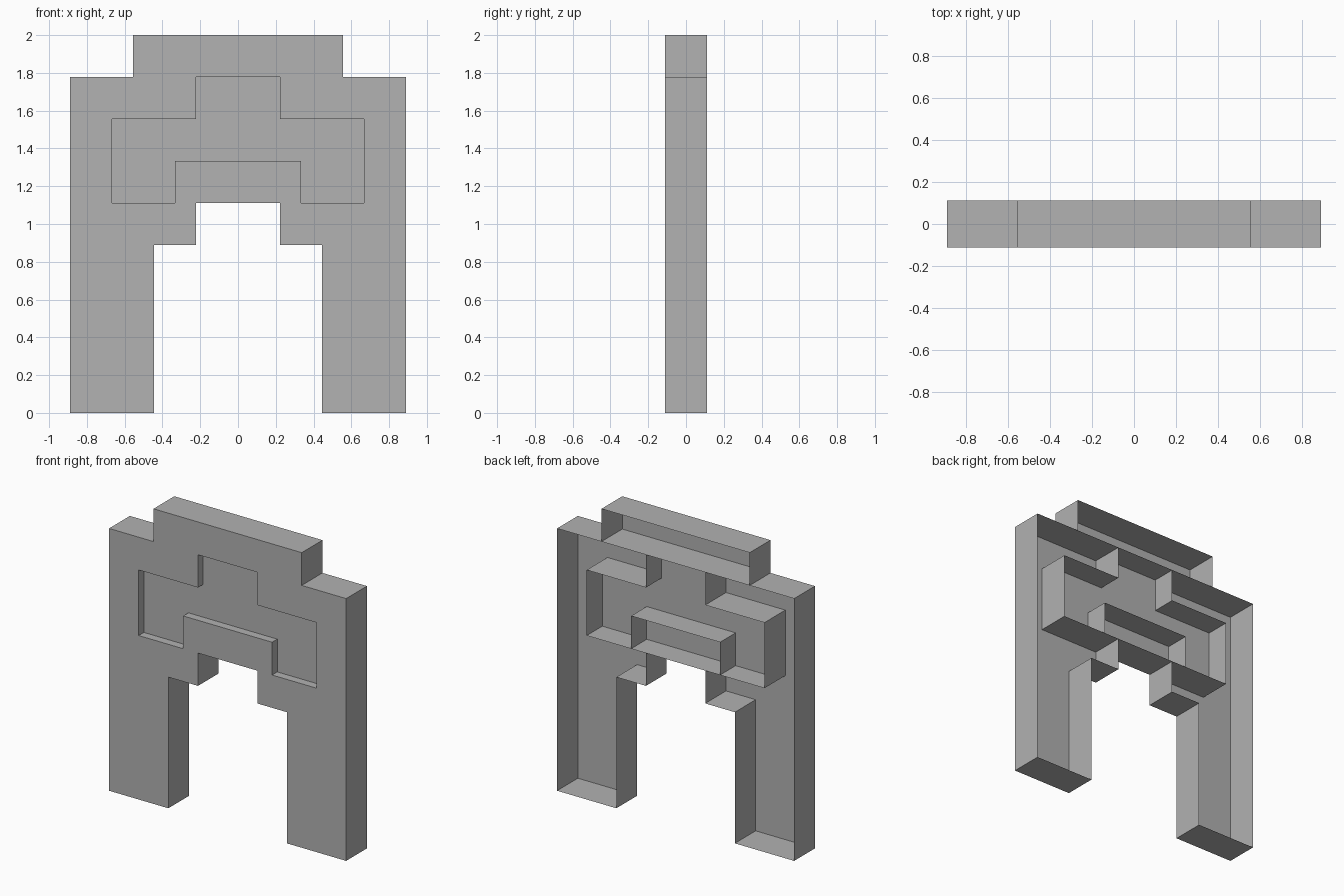
import bpy
import bmesh

U = 1 / 9                      # one module of the stepped design
FRONT, BACK, PANEL = -U, U, -U / 2

cube = bpy.data.objects.get("Cube")
if cube:
    bpy.data.objects.remove(cube, do_unlink=True)

grey = bpy.data.materials.new("plain_grey")
grey.use_nodes = True
colour = (0.445, 0.445, 0.445, 1)
grey.diffuse_color = colour
grey.node_tree.nodes["Principled BSDF"].inputs["Base Color"].default_value = colour


def finish(name, bm):
    mesh = bpy.data.meshes.new(name)
    bm.to_mesh(mesh)
    bm.free()
    mesh.materials.append(grey)
    obj = bpy.data.objects.new(name, mesh)
    bpy.context.collection.objects.link(obj)
    return obj


def mirrored(half):
    """Close a right-hand half profile with its mirror image."""
    return half + [(-x, z) for x, z in reversed(half)]


def loop(bm, points, y):
    verts = [bm.verts.new((x * U, y, z * U)) for x, z in points]
    edges = [bm.edges.new((a, b)) for a, b in zip(verts, verts[1:] + verts[:1])]
    return verts, edges


def walls(bm, verts, edges):
    """Sweep a front outline straight to the open back."""
    new = bmesh.ops.extrude_edge_only(bm, edges=edges)["geom"]
    moved = [g for g in new if isinstance(g, bmesh.types.BMVert)]
    bmesh.ops.translate(bm, verts=moved, vec=(0, BACK - FRONT, 0))


arch = mirrored([(2, 10), (2, 8), (4, 8), (4, 0), (8, 0), (8, 16), (5, 16), (5, 18)])
recess = mirrored([(3, 12), (3, 10), (6, 10), (6, 14), (2, 14), (2, 16)])
panel = mirrored([(6, 10), (6, 14), (2, 14), (2, 16)])

# Arch shell: pierced front face, outer walls and recess walls, open at the back
bm = bmesh.new()
rings = [loop(bm, outline, FRONT) for outline in (arch, recess)]
edges = [e for ring in rings for e in ring[1]]
bmesh.ops.triangle_fill(bm, edges=edges, use_beauty=True, normal=(0, -1, 0))
for ring in rings:
    walls(bm, *ring)
bmesh.ops.recalc_face_normals(bm, faces=bm.faces)
front = [f for f in bm.faces if abs(f.normal.y) > 0.9]
if front[0].normal.y > 0:
    bmesh.ops.reverse_faces(bm, faces=bm.faces)
finish("arch_shell", bm)

# Thin panel closing the recess
bm = bmesh.new()
verts, _ = loop(bm, panel, PANEL)
face = bm.faces.new(verts)
face.normal_update()
if face.normal.y > 0:
    face.normal_flip()
finish("recess_panel", bm)

# Internal shelves, one on each side
for name, inner, outer, z in (("cap_shelf", 2, 5, 16), ("recess_ledge", 2, 3, 10)):
    for side, label in ((1, "left"), (-1, "right")):
        bm = bmesh.new()
        corners = [(inner, FRONT), (outer, FRONT), (outer, BACK), (inner, BACK)]
        bm.faces.new([bm.verts.new((side * x * U, y, z * U)) for x, y in corners])
        finish(f"{label}_{name}", bm)
